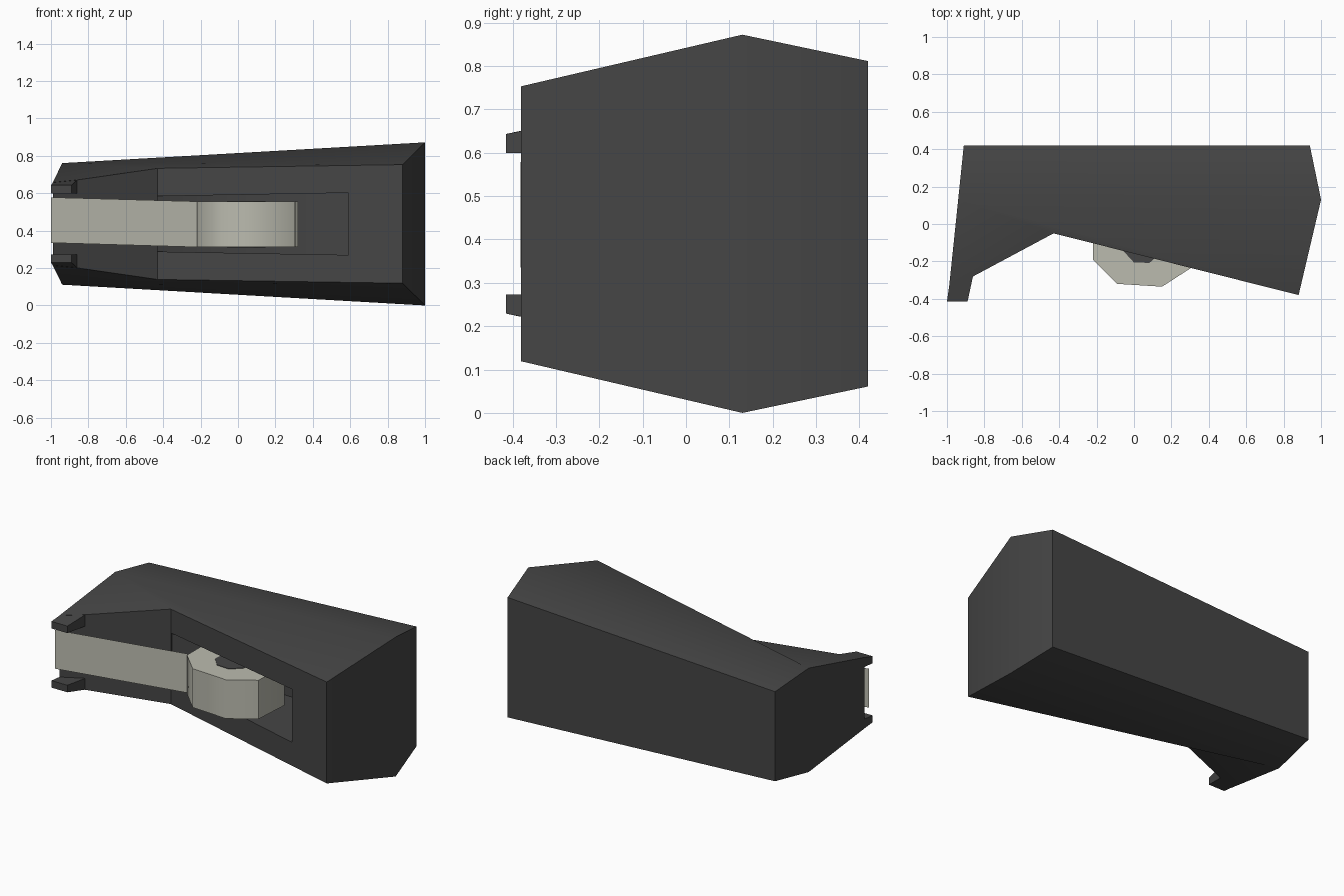
import bpy, bmesh, math

if "Cube" in bpy.data.objects:
    bpy.data.objects.remove(bpy.data.objects["Cube"])

MID = 0.436  # height of the symmetry plane


def material(name, rgb):
    m = bpy.data.materials.new(name)
    m.diffuse_color = (*rgb, 1)
    m.use_nodes = True
    m.node_tree.nodes["Principled BSDF"].inputs["Base Color"].default_value = m.diffuse_color
    return m


DARK = material("dark_grey", (0.06, 0.06, 0.06))
LIGHT = material("warm_light_grey", (0.50, 0.50, 0.43))


def finish(bm, name, mat, angle=None):
    bmesh.ops.recalc_face_normals(bm, faces=bm.faces)
    me = bpy.data.meshes.new(name)
    bm.to_mesh(me)
    bm.free()
    ob = bpy.data.objects.new(name, me)
    bpy.context.collection.objects.link(ob)
    me.materials.append(mat)
    if angle:
        smooth(ob, angle)
    return ob


def smooth(ob, angle):
    bpy.ops.object.select_all(action='DESELECT')
    ob.select_set(True)
    bpy.context.view_layer.objects.active = ob
    bpy.ops.object.shade_smooth_by_angle(angle=math.radians(angle))


def prism(name, profile, mat, caps=None, angle=None):
    """Closed solid from (x, y, z_low, z_high) outline points."""
    bm = bmesh.new()
    lo = [bm.verts.new((x, y, a)) for x, y, a, b in profile]
    hi = [bm.verts.new((x, y, b)) for x, y, a, b in profile]
    n = len(profile)
    for i in range(n):
        j = (i + 1) % n
        bm.faces.new((lo[i], lo[j], hi[j], hi[i]))
    for ring in (lo, hi):
        for cap in caps or [range(n)]:
            bm.faces.new([ring[i] for i in cap])
    return finish(bm, name, mat, angle)


def sym(x, y, h):
    return (x, y, MID - h, MID + h)


# Housing: tapered shell with a ridge along its widest line
body = prism("housing", [sym(-.91, .42, .28), sym(.94, .42, .375), sym(1, .13, .436),
                         sym(.88, -.38, .317), sym(-.43, -.05, .297),
                         sym(-.86, -.28, .235), sym(-.99, -.35, .222),
                         sym(-.94, .13, .325)],
             DARK, caps=[(0, 1, 2, 7), (7, 2, 3, 4), (7, 4, 5, 6)])

# Recess in the front that takes the hub
cutter = prism("recess_cutter", [sym(-.43, -.04, .148), sym(0, .18, .156),
                                 sym(.59, .18, .166), sym(.59, -.6, .166),
                                 sym(-.43, -.6, .148)], DARK)
cutter.hide_render = True
cutter.hide_set(True)
mod = body.modifiers.new("recess", 'BOOLEAN')
mod.operation = 'DIFFERENCE'
mod.solver = 'EXACT'
mod.object = cutter
bpy.context.view_layer.objects.active = body
bpy.ops.object.modifier_apply(modifier="recess")
smooth(body, 30)

# Pair of guide tabs at the narrow end
for side, label in ((1, "upper"), (-1, "lower")):
    prof = []
    for x, y, outer in ((-.86, -.275, .235), (-.89, -.415, .207),
                        (-1, -.415, .207), (-.99, -.345, .222)):
        a, b = sorted((MID + side * .163, MID + side * outer))
        prof.append((x, y, a, b))
    prism(label + "_tab", prof, DARK)

# Eight-sided hub in the recess
hub_pts = [(-.22, -.19), (-.09, -.32), (.15, -.335), (.305, -.235),
           (.32, -.0), (.2, .13), (-.04, .15), (-.22, .03)]
prism("hub", [(x, y, .312, .555) for x, y in hub_pts], LIGHT, angle=50)

# Pin through the hub
prism("hub_pin", [(.045 + .11 * math.cos(t), -.105 + .11 * math.sin(t), .309, .558)
                  for t in (math.radians(45 * i + 20) for i in range(8))], DARK)

# Flat strap running from the hub to the tabs (a single sheet)
bm = bmesh.new()
bm.faces.new([bm.verts.new(p) for p in ((-1, -.382, .335), (-.22, -.175, .312),
                                        (-.22, -.175, .556), (-1, -.382, .578))])
finish(bm, "strap", LIGHT)
